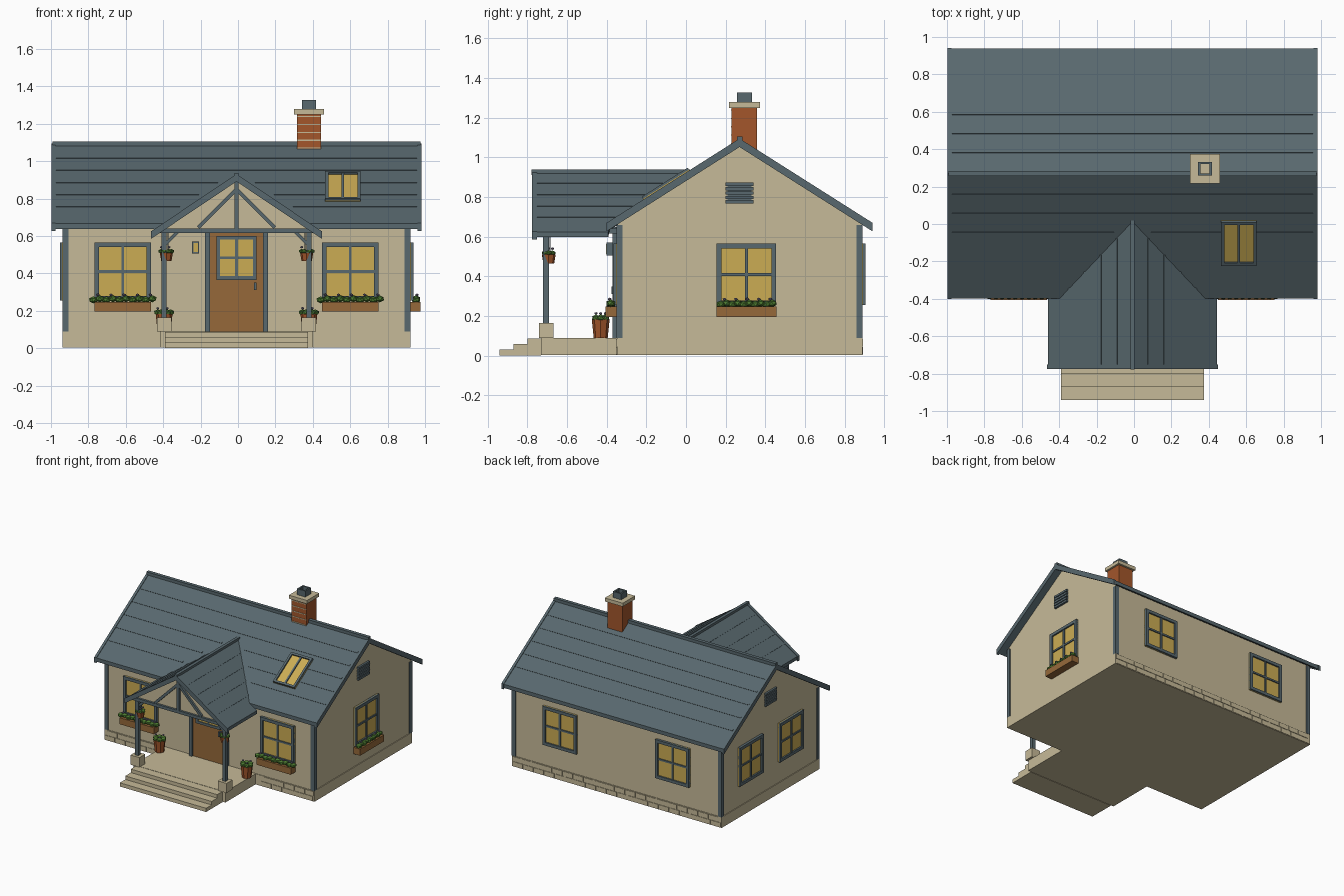
import bpy, bmesh, math, random
from mathutils import Matrix, Vector

if "Cube" in bpy.data.objects:
    bpy.data.objects.remove(bpy.data.objects["Cube"])

random.seed(4)
C = -0.008                    # symmetry plane of the house
FY, BY, RY = -0.345, 0.885, 0.27   # front wall, back wall, ridge
HW = 0.925                    # half width of the walls
S, TOP = 0.634, 1.09          # main roof slope and ridge height
PS, PTOP = 0.67, 0.927        # porch roof slope and ridge height


def mat(name, hexcol):
    m = bpy.data.materials.new(name)
    ch = [int(hexcol[i:i + 2], 16) / 255 for i in (0, 2, 4)]
    m.diffuse_color = [c / 12.92 if c < 0.04 else ((c + 0.055) / 1.055) ** 2.4 for c in ch] + [1]
    m.use_nodes = True
    m.node_tree.nodes["Principled BSDF"].inputs["Base Color"].default_value = m.diffuse_color
    return m


SLATE, WALL = mat("slate", "58686e"), mat("cream_wall", "c6ba98")
WOOD, GLASS = mat("brown_wood", "96693a"), mat("warm_glass", "cbac54")
BRICK, LEAF = mat("brick", "a3562b"), mat("leaf_green", "4c7a30")
FLOWER = mat("flower_mauve", "77708a")
I = Matrix.Identity(4)


def finish(name, bm, m, M=I):
    bmesh.ops.recalc_face_normals(bm, faces=bm.faces)
    me = bpy.data.meshes.new(name)
    bm.to_mesh(me)
    bm.free()
    me.transform(M)
    me.materials.append(m)
    ob = bpy.data.objects.new(name, me)
    bpy.context.collection.objects.link(ob)
    return ob


def box(name, x, y, z, m, M=I):
    bm = bmesh.new()
    bmesh.ops.create_cube(bm, size=1)
    for v in bm.verts:
        v.co = [(a + b) / 2 + (b - a) * t for (a, b), t in zip((x, y, z), v.co)]
    return finish(name, bm, m, M)


def prism(name, pts, vec, m):
    """Polygon of 3D points extruded along vec."""
    bm = bmesh.new()
    f = bm.faces.new([bm.verts.new(p) for p in pts])
    r = bmesh.ops.extrude_face_region(bm, geom=[f])
    bmesh.ops.translate(bm, vec=vec, verts=[g for g in r["geom"] if isinstance(g, bmesh.types.BMVert)])
    return finish(name, bm, m)


def beam(name, a, b, w, m):
    """Square bar from a to b."""
    a, b = Vector(a), Vector(b)
    d = b - a
    M = Matrix.Translation(a) @ d.to_track_quat('Z', 'Y').to_matrix().to_4x4()
    return box(name, (-w / 2, w / 2), (-w / 2, w / 2), (0, d.length), m, M)


def wall_frame(x, y, z, deg):
    """Local frame whose -y points out of the wall."""
    return Matrix.Translation((x, y, z)) @ Matrix.Rotation(math.radians(deg), 4, 'Z')


def window(name, M, w, h, rows=2, f=0.024, d=0.02):
    box(name + "_glass", (-w / 2, w / 2), (-0.008, 0), (-h / 2, h / 2), GLASS, M)
    for s in (-1, 1):
        x, z = sorted((s * w / 2, s * (w / 2 - f))), sorted((s * h / 2, s * (h / 2 - f)))
        box(name + "_stile", x, (-d, 0), (-h / 2, h / 2), SLATE, M)
        box(name + "_rail", (-w / 2 + f, w / 2 - f), (-d, 0), z, SLATE, M)
    box(name + "_mullion", (-0.007, 0.007), (-d * 0.8, 0), (-h / 2, h / 2), SLATE, M)
    if rows == 2:
        box(name + "_bar", (-w / 2, w / 2), (-d * 0.8, 0), (-0.007, 0.007), SLATE, M)


def blob(name, p, r, m, M=I, flat=0.75):
    bm = bmesh.new()
    bmesh.ops.create_icosphere(bm, subdivisions=1, radius=r)
    T = Matrix.Translation(p) @ Matrix.Rotation(random.uniform(0, 6), 4, 'Z') @ Matrix.Diagonal((1, 1, flat, 1))
    return finish(name, bm, m, M @ T)


def planter(M, half):
    box("window_planter", (-0.152, 0.152), (-0.06, 0), (-0.215, -0.163), WOOD, M)
    for i in range(10):
        x = half * (i / 4.5 - 1)
        blob("planter_leaves", (x, -0.035, -0.152 + 0.006 * (i % 2)), 0.025, LEAF, M)
        if i % 2:
            blob("planter_flower", (x - 0.01, -0.04, -0.125), 0.01, FLOWER, M)


def pot(name, x, y, z, r, h):
    bm = bmesh.new()
    bmesh.ops.create_cone(bm, cap_ends=True, segments=8, radius1=r * 0.78, radius2=r, depth=h)
    finish(name, bm, BRICK, Matrix.Translation((x, y, z + h / 2)))
    for i in range(6):
        a = i * math.pi / 3
        px, py = x + r * 0.75 * math.cos(a), y + r * 0.6 * math.sin(a)
        blob(name + "_leaves", (px, py, z + h + 0.008), r * 0.5, LEAF)
        if i % 2:
            blob(name + "_flower", (px, py, z + h + 0.03), 0.009, FLOWER)


# Foundation, porch floor and steps
box("foundation", (C - HW - 0.006, C + HW + 0.006), (FY - 0.004, BY + 0.004), (0.003, 0.088), WALL)
box("porch_floor", (C - 0.408, C + 0.408), (-0.73, FY), (0.003, 0.088), WALL)
for i in range(3):
    box("porch_step", (C - 0.383, C + 0.383), (-0.94 + 0.07 * i, -0.73), (0, 0.03 + 0.028 * i), WALL)
# Two courses of foundation stones on front and back
for row in range(2):
    for i in range(20):
        x = C - HW + 0.0925 * i + 0.02 * row
        for y in ((FY - 0.008, FY), (BY, BY + 0.008)):
            if y[0] > 0 or abs(x + 0.04 - C) > 0.47:
                box("foundation_stone", (x, min(x + 0.086, C + HW)), y, (0.006 + 0.041 * row, 0.043 + 0.041 * row), WALL)

# Walls with gables, corner posts
prof = [(FY, 0.088), (BY, 0.088), (BY, 0.668), (RY, 1.062), (FY, 0.668)]
prism("house_walls", [(C - HW, y, z) for y, z in prof], (2 * HW, 0, 0), WALL)
for s in (-1, 1):
    for y in (FY + 0.01, BY - 0.01):
        x = C + s * (HW - 0.01)
        box("corner_post", (x - 0.016, x + 0.016), (y - 0.016, y + 0.016), (0.088, 0.66), SLATE)


# Main roof, rake boards, ridge cap, course strips
def chevron(top, th, run):
    return [(-run, top - S * run), (0, top), (run, top - S * run),
            (run, top - S * run - th), (0, top - th), (-run, top - S * run - th)]


prism("main_roof", [(C - 0.98, RY + y, z) for y, z in chevron(TOP, 0.03, 0.667)], (1.96, 0, 0), SLATE)
for s in (-1, 1):
    prism("rake_board", [(C + s * 0.968, RY + y, z) for y, z in chevron(TOP + 0.005, 0.043, 0.67)],
          (s * 0.02, 0, 0), SLATE)
box("ridge_cap", (C - 0.985, C + 0.985), (RY - 0.014, RY + 0.014), (1.075, 1.105), SLATE)
phi = math.atan(S)
for s in (-1, 1):
    for k in range(5):
        d = 0.115 + 0.102 * k
        M = Matrix.Translation((C, RY + s * d, TOP - S * d)) @ Matrix.Rotation(-s * phi, 4, 'X')
        # front strips stop where the porch roof covers them
        gap = max(0, d - 0.23) + 0.01 if s < 0 and d > 0.24 else 0
        for x in ((-0.965, -gap), (gap, 0.965)):
            box("roof_course", x, (-0.006, 0.006), (-0.004, 0.003), SLATE, M)

# Porch roof: each slope cut along its valley
for s in (-1, 1):
    plan = [(0, -0.765), (0, 0.03), (0.4, -0.385), (0.452, -0.392), (0.452, -0.765)]
    prism("porch_roof", [(C + s * x, y, PTOP - PS * x) for x, y in plan], (0, 0, -0.026), SLATE)
    rake = [(0, PTOP + 0.004), (0.456, PTOP + 0.004 - PS * 0.456), (0.456, PTOP - 0.036 - PS * 0.456), (0, PTOP - 0.036)]
    prism("porch_rake_board", [(C + s * x, -0.776, z) for x, z in rake], (0, 0.025, 0), SLATE)
    for x in (0.085, 0.17, 0.255, 0.34):
        M = Matrix.Translation((C + s * x, 0, PTOP - PS * x)) @ Matrix.Rotation(s * math.atan(PS), 4, 'Y')
        box("porch_roof_course", (-0.005, 0.005), (-0.755, 0.01 - 1.03 * x), (-0.004, 0.003), SLATE, M)
box("porch_ridge_cap", (C - 0.012, C + 0.012), (-0.778, 0.02), (0.912, 0.938), SLATE)

# Porch gable truss
prism("porch_gable_panel", [(C - 0.385, -0.735, 0.635), (C + 0.385, -0.735, 0.635), (C, -0.735, 0.893)],
      (0, 0.02, 0), WALL)
box("porch_tie_beam", (C - 0.41, C + 0.41), (-0.752, -0.69), (0.617, 0.641), SLATE)
box("porch_king_post", (C - 0.011, C + 0.011), (-0.752, -0.73), (0.64, 0.9), SLATE)
for s in (-1, 1):
    beam("porch_strut", (C + s * 0.205, -0.741, 0.645), (C, -0.741, 0.85), 0.02, SLATE)
    px = C + s * 0.387
    # Posts, stone bases, braces, side beams, pots and baskets
    box("porch_post", (px - 0.014, px + 0.014), (-0.72, -0.69), (0.16, 0.625), SLATE)
    box("post_base", (px - 0.039, px + 0.039), (-0.742, -0.668), (0.088, 0.165), WALL)
    beam("porch_brace", (px, -0.705, 0.55), (px - s * 0.075, -0.705, 0.625), 0.018, SLATE)
    box("porch_side_beam", (px - 0.012, px + 0.012), (-0.7, FY), (0.617, 0.641), SLATE)
    pot("hanging_basket", px - s * 0.012, -0.692, 0.465, 0.035, 0.045)
    beam("basket_chain", (px - s * 0.02, -0.685, 0.51), (px - s * 0.02, -0.685, 0.62), 0.005, SLATE)
    pot("floor_pot", px, -0.43, 0.088, 0.045, 0.095)

# Door with glazed panel, jambs and handle
box("door", (C - 0.15, C + 0.15), (FY - 0.012, FY), (0.088, 0.63), WOOD)
for s in (-1, 1):
    box("door_jamb", (C + s * 0.155 - 0.013, C + s * 0.155 + 0.013), (FY - 0.026, FY), (0.088, 0.645), SLATE)
box("door_lintel", (C - 0.168, C + 0.168), (FY - 0.026, FY), (0.625, 0.65), SLATE)
window("door_window", wall_frame(C, FY - 0.012, 0.483, 0), 0.215, 0.235, f=0.02, d=0.014)
box("door_handle", (0.086, 0.098), (FY - 0.03, FY - 0.01), (0.31, 0.35), SLATE)
# Wall lamp
box("wall_lamp", (-0.246, -0.208), (-0.4, FY), (0.505, 0.57), SLATE)
box("lamp_glass", (-0.239, -0.215), (-0.404, -0.399), (0.513, 0.562), GLASS)

# Windows and planters
for s in (-1, 1):
    M = wall_frame(C + s * 0.608, FY, 0.41, 0)
    window("front_window", M, 0.3, 0.31)
    planter(M, 0.158)
    window("back_window", wall_frame(C + s * 0.5, BY, 0.41, 180), 0.3, 0.31)
    window("left_window", wall_frame(C - HW, RY + s * 0.255, 0.41, -90), 0.3, 0.31)
    # Gable vents
    V = wall_frame(C + s * HW, RY, 0.82, 90 * s)
    box("vent_back", (-0.06, 0.06), (-0.005, 0), (-0.048, 0.048), SLATE, V)
    for k in range(5):
        z = -0.044 + 0.022 * k
        box("vent_slat", (-0.07, 0.07), (-0.016, 0), (z - 0.008, z + 0.008), SLATE, V)
M = wall_frame(C + HW, 0.305, 0.41, 90)
window("right_window", M, 0.3, 0.31)
planter(M, 0.13)

# Skylight lying in the front roof slope
M = Matrix.Translation((0.561, -0.097, TOP - S * (RY + 0.097))) @ Matrix.Rotation(phi - math.pi / 2, 4, 'X')
window("skylight", M, 0.19, 0.275, rows=1, f=0.017)

# Chimney with mortar lines, cap and hollow square pot
box("chimney", (0.315, 0.445), (0.23, 0.357), (1.0, 1.255), BRICK)
for k in range(5):
    z = 1.07 + 0.042 * k
    box("mortar_line", (0.315, 0.445), (0.227, 0.231), (z - 0.003, z + 0.003), WALL)
box("chimney_cap", (0.3, 0.46), (0.217, 0.373), (1.25, 1.278), WALL)
for s in (-1, 1):
    x, y = 0.38 + s * 0.031, 0.295 + s * 0.031
    box("chimney_pot_side", (x - 0.006, x + 0.006), (0.258, 0.332), (1.275, 1.326), SLATE)
    box("chimney_pot_end", (0.355, 0.405), (y - 0.006, y + 0.006), (1.275, 1.326), SLATE)
